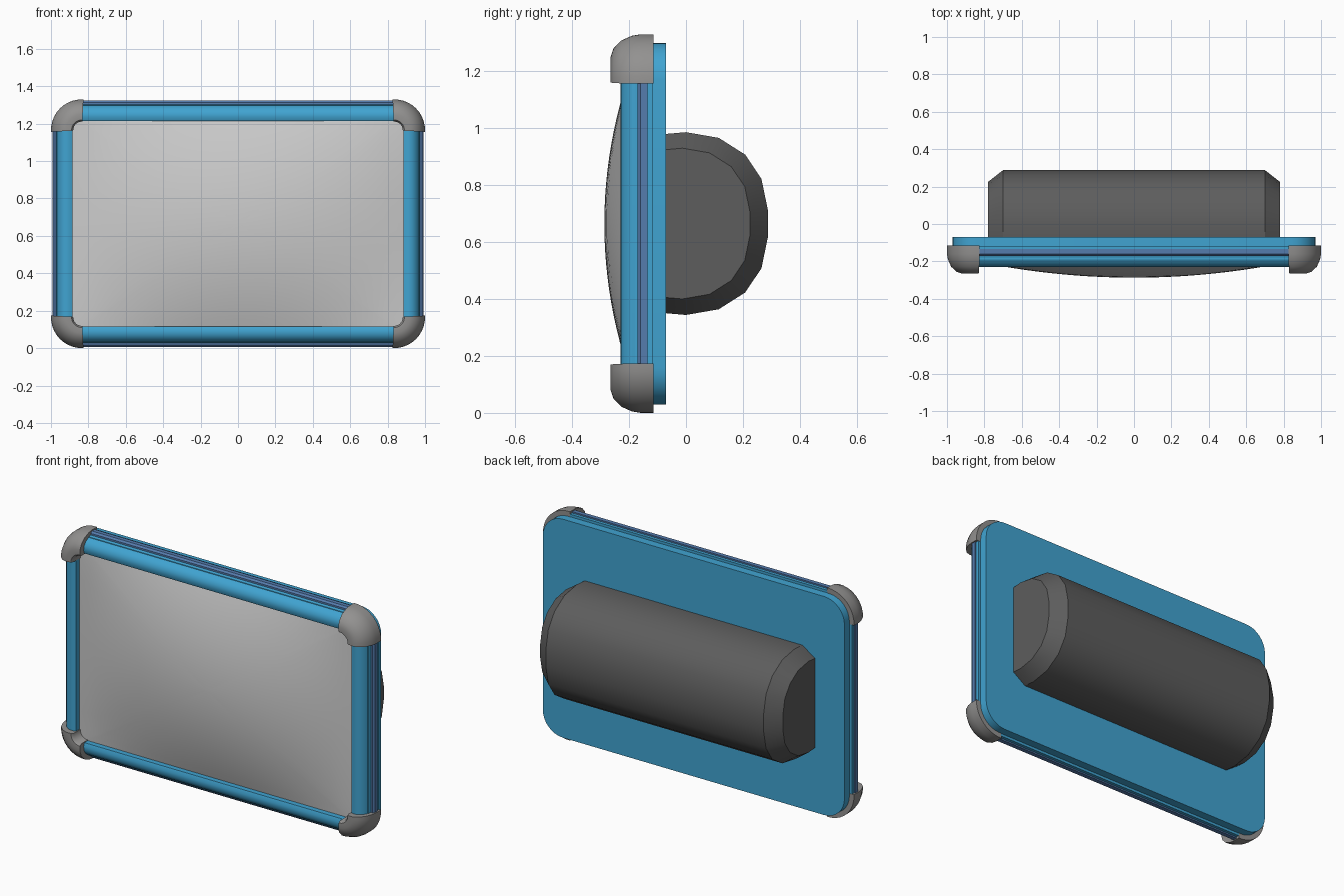
import bpy, bmesh, math

if "Cube" in bpy.data.objects:
    bpy.data.objects.remove(bpy.data.objects["Cube"])

MID = 0.665            # height of the panel centre
PX, PZ = 0.835, 0.5    # corner pivots, measured from the panel centre


def material(name, rgb):
    m = bpy.data.materials.new(name)
    m.diffuse_color = (*rgb, 1)
    m.use_nodes = True
    m.node_tree.nodes["Principled BSDF"].inputs["Base Color"].default_value = m.diffuse_color
    return m


BLUE = material("blue", (0.052, 0.37, 0.64))
STRIPE = material("slate blue", (0.09, 0.2, 0.42))
GREY = material("mid grey", (0.29, 0.285, 0.28))
LIGHT = material("light grey", (0.6, 0.6, 0.6))
DARK = material("dark grey", (0.11, 0.11, 0.11))


def loft(name, rings, mats, angle=35, caps=True, stripe=()):
    """Skin closed rings of points; profile segments in stripe get material 1."""
    bm = bmesh.new()
    rows = [[bm.verts.new(p) for p in r] for r in rings]
    n = len(rings[0])
    for a, b in zip(rows, rows[1:]):
        for i in range(n):
            j = (i + 1) % n
            f = bm.faces.new((a[i], a[j], b[j], b[i]))
            f.material_index = 1 if i in stripe else 0
    if caps:
        bm.faces.new(rows[0])
        bm.faces.new(rows[-1])
    bmesh.ops.recalc_face_normals(bm, faces=bm.faces)
    me = bpy.data.meshes.new(name)
    bm.to_mesh(me)
    bm.free()
    for m in mats:
        me.materials.append(m)
    ob = bpy.data.objects.new(name, me)
    bpy.context.collection.objects.link(ob)
    bpy.ops.object.select_all(action='DESELECT')
    ob.select_set(True)
    bpy.context.view_layer.objects.active = ob
    bpy.ops.object.shade_smooth_by_angle(angle=math.radians(angle))
    return ob


def rounded_rect(hx, hz, r, steps=6, side=1):
    """Outline (x, z) about the centre, with each straight side cut into pieces."""
    pts = []
    for k, (sx, sz) in enumerate([(1, 1), (-1, 1), (-1, -1), (1, -1)]):
        for s in range(steps + 1):
            a = math.pi / 2 * (k + s / steps)
            pts.append((sx * (hx - r) + r * math.cos(a), sz * (hz - r) + r * math.sin(a)))
    out = []
    for i, p in enumerate(pts):
        out.append(p)
        if i % (steps + 1) == steps:
            q = pts[(i + 1) % len(pts)]
            for s in range(1, side):
                t = s / side
                out.append((p[0] + (q[0] - p[0]) * t, p[1] + (q[1] - p[1]) * t))
    return out


# Back plate
plate = rounded_rect(0.97, 0.635, 0.13, 8)
loft("back_plate", [[(x, y, MID + z) for x, z in plate] for y in (-0.19, -0.07)], [BLUE])

# Bulging front screen
HX, HZ = 0.89, 0.555
outline = rounded_rect(HX, HZ, 0.055, 4, 14)
rings = []
for k in range(13):
    t = max(1 - k / 12, 0.01)
    rings.append([(x * t, -0.19 - 0.097 * (1 - (x * t / HX) ** 2) * (1 - (z * t / HZ) ** 2),
                   MID + z * t) for x, z in outline])
screen = loft("screen", rings, [LIGHT], 60, caps=False)
bm = bmesh.new()
bm.from_mesh(screen.data)
bm.verts.ensure_lookup_table()
n = len(outline)
cap = bm.faces.new(bm.verts[-n:])       # close the tiny centre hole
cap.smooth = True
bmesh.ops.recalc_face_normals(bm, faces=bm.faces)
if cap.normal.y > 0:
    bmesh.ops.reverse_faces(bm, faces=bm.faces)
bm.to_mesh(screen.data)
bm.free()

# Frame bars: profile (outward distance from pivot line, y) with a slate stripe
BAR = [(0.05, -0.117), (0.05, -0.222), (0.07, -0.23), (0.095, -0.228), (0.117, -0.214),
       (0.132, -0.19), (0.138, -0.17), (0.148, -0.17), (0.158, -0.16), (0.158, -0.135),
       (0.15, -0.135), (0.15, -0.117)]
for s, name in ((1, "top"), (-1, "bottom")):
    loft(name + "_bar", [[(x, y, MID + s * (PZ + r)) for r, y in BAR] for x in (-PX, PX)],
         [BLUE, STRIPE], stripe=(6, 7, 8, 9))
for s, name in ((1, "right"), (-1, "left")):
    loft(name + "_bar", [[(s * (PX + r), y, MID + z) for r, y in BAR] for z in (-PZ, PZ)],
         [BLUE, STRIPE], stripe=(6, 7, 8, 9))

# Corner bumpers: quarter turns of a rounded profile
CORNER = [(0.046, -0.117), (0.046, -0.25), (0.055, -0.263), (0.085, -0.265), (0.115, -0.255),
          (0.143, -0.228), (0.16, -0.19), (0.165, -0.16), (0.165, -0.115)]
for sx in (1, -1):
    for sz in (1, -1):
        rings = []
        for k in range(11):
            a = math.radians(-3 + 96 * k / 10)
            rings.append([(sx * (PX + r * math.cos(a)), y, MID + sz * (PZ + r * math.sin(a)))
                          for r, y in CORNER])
        loft("corner_bumper", rings, [GREY], 40)

# Rear housing: half barrel with chamfered ends
HALF = [(-0.08, 0.314), (0, 0.321), (0.115, 0.301), (0.208, 0.242), (0.265, 0.157), (0.288, 0.046)]
barrel = HALF + [(y, -z) for y, z in reversed(HALF)]
rings = []
for x, f in ((-0.78, 0.825), (-0.7, 1), (0.7, 1), (0.78, 0.825)):
    rings.append([(x, -0.07 + (y + 0.07) * f, MID + z * f) for y, z in barrel])
loft("rear_housing", rings, [DARK], 32)
